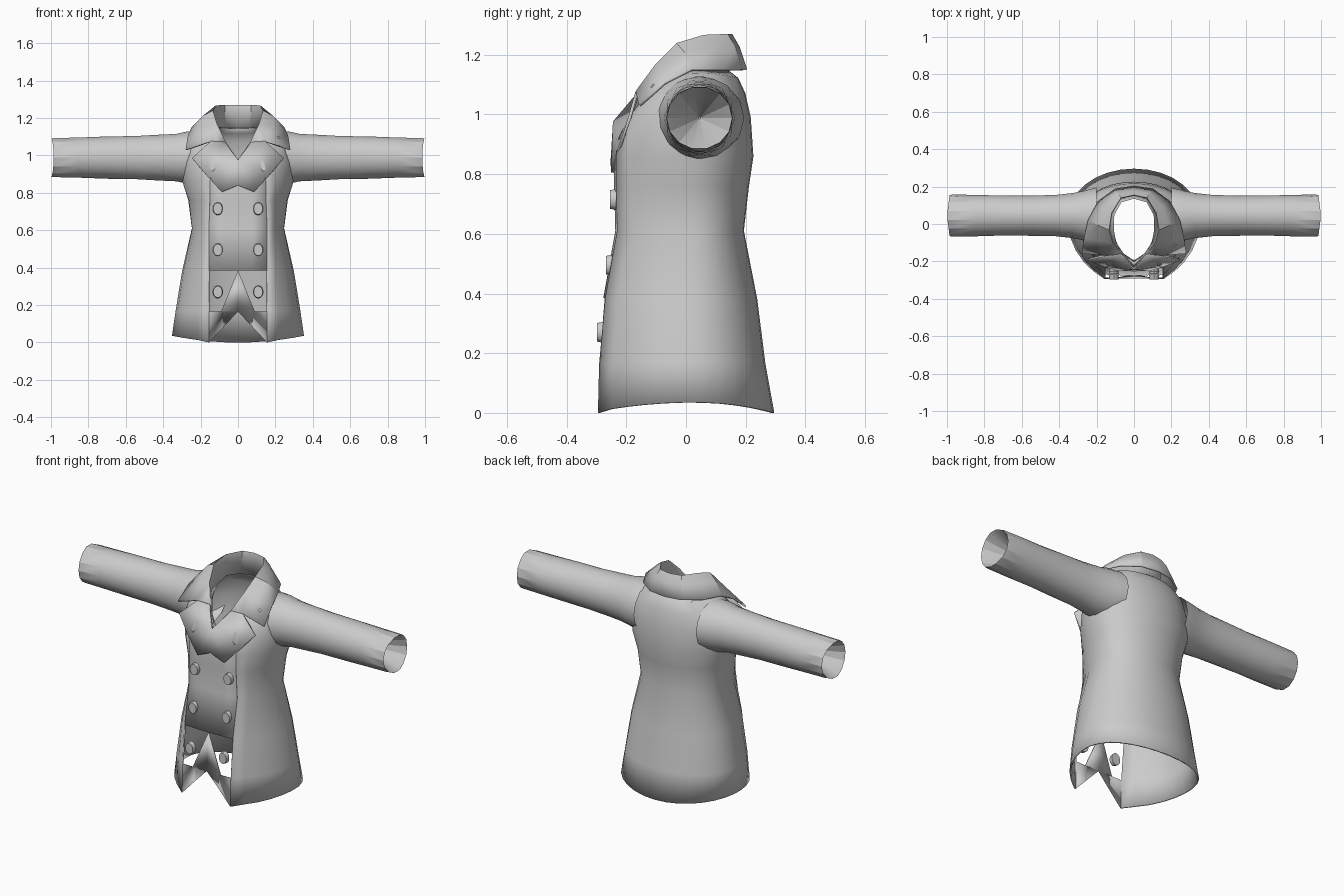
import bpy, bmesh, math
from mathutils import Matrix

cube = bpy.data.objects.get("Cube")
if cube:
    bpy.data.objects.remove(cube)

cloth = bpy.data.materials.new("grey_cloth")
cloth.use_nodes = True
GREY = (0.6, 0.6, 0.6, 1)
cloth.diffuse_color = GREY
cloth.node_tree.nodes["Principled BSDF"].inputs["Base Color"].default_value = GREY


def finish(name, bm, mirror=False, thick=0.0, smooth=30):
    """Turn a bmesh into a named object, optionally mirrored and thickened."""
    bmesh.ops.remove_doubles(bm, verts=bm.verts[:], dist=0.0005)
    bmesh.ops.recalc_face_normals(bm, faces=bm.faces[:])
    mesh = bpy.data.meshes.new(name)
    bm.to_mesh(mesh)
    bm.free()
    obj = bpy.data.objects.new(name, mesh)
    bpy.context.collection.objects.link(obj)
    mesh.materials.append(cloth)
    bpy.ops.object.select_all(action='DESELECT')
    obj.select_set(True)
    bpy.context.view_layer.objects.active = obj
    bpy.ops.object.shade_smooth_by_angle(angle=math.radians(smooth))
    if mirror:
        m = obj.modifiers.new("mirror", 'MIRROR')
        m.merge_threshold = 0.002
    if thick:
        s = obj.modifiers.new("thickness", 'SOLIDIFY')
        s.thickness = thick
        s.offset = 0
    return obj


def loft(bm, rows, closed=False):
    """Bridge rows of points with quads."""
    grid = [[bm.verts.new(p) for p in row] for row in rows]
    for a, b in zip(grid, grid[1:]):
        n = len(a)
        for i in range(n if closed else n - 1):
            j = (i + 1) % n
            bm.faces.new((a[i], a[j], b[j], b[i]))
    return grid


def polygon(bm, points):
    bm.faces.new([bm.verts.new(p) for p in points])


# Torso rings: half width, front edge x, front y, back y, front z, side z, back z
RINGS = [
    (.35, .155, -.292, .292, 0, .035, 0),
    (.33, .155, -.288, .262, .165, .17, .165),
    (.295, .155, -.268, .235, .385, .38, .38),
    (.243, .155, -.228, .19, .61, .61, .61),
    (.262, .15, -.232, .207, .76, .76, .76),
    (.293, .15, -.232, .222, .86, .86, .86),
    (.298, .13, -.222, .213, .92, .97, .99),
    (.27, .09, -.212, .195, .95, 1.08, 1.07),
    (.20, .05, -.205, .172, .96, 1.135, 1.12),
    (.115, 0, -.195, .14, .97, 1.15, 1.145),
]
STEPS = 13


def half_ring(hx, x0, yf, yb, zf, zs, zb):
    a0 = math.asin(x0 / hx)
    row = []
    for i in range(STEPS + 1):
        a = a0 + (math.pi - a0) * i / STEPS
        c = math.cos(a)
        front = c > 0
        y = yf * c / math.cos(a0) if front else -yb * c
        # the widest point lies a little behind the middle
        y += 0.02 * math.sin(a) ** 2 if i else 0
        z = zs + ((zf if front else zb) - zs) * c * c
        row.append((hx * math.sin(a), y, z if i else zf))
    return row


bm = bmesh.new()
loft(bm, [half_ring(*r) for r in RINGS])
finish("coat_body", bm, mirror=True, thick=.008)

# Front panel across the opening, above the cut-away
bm = bmesh.new()
loft(bm, [[(x0 * t, yf - .006 * (1 - t), zf) for t in (0, .5, 1)]
          for hx, x0, yf, yb, zf, zs, zb in RINGS[2:9]])
finish("front_panel", bm, mirror=True, thick=.006)

# Pointed lower front: a raised triangle and two legs
bm = bmesh.new()
polygon(bm, [(0, -.270, .385), (0, -.288, .165), (.09, -.288, .165)])
polygon(bm, [(0, -.288, .165), (.155, -.292, 0), (.155, -.288, .165)])
finish("front_points", bm, mirror=True, thick=.005)

# Collar: neck stand, roll line and turned-down leaf, from back to front
STAND = [(0, .14, 1.145), (.07, .12, 1.145), (.11, .05, 1.15), (.113, -.03, 1.13),
         (.10, -.10, 1.09), (.06, -.16, 1.02), (0, -.20, .96)]
ROLL = [(0, .155, 1.265), (.07, .14, 1.265), (.12, .06, 1.262), (.135, -.03, 1.235),
        (.115, -.10, 1.165), (.07, -.16, 1.07), (0, -.222, .975)]
LEAF = [(0, .20, 1.15), (.10, .185, 1.15), (.19, .12, 1.15), (.243, .02, 1.15),
        (.265, -.07, 1.105)]
bm = bmesh.new()
loft(bm, [STAND, ROLL])
mid = [tuple(a * .55 + b * .45 + d for a, b, d in zip(p, q, (0, 0, .012)))
       for p, q in zip(ROLL, LEAF)]
loft(bm, [ROLL[:5], mid, LEAF])
# front tip of the leaf, ending at the notch
NOTCH = (.145, -.165, 1.075)
polygon(bm, [ROLL[4], mid[4], LEAF[4], (.278, -.155, 1.03), NOTCH])
polygon(bm, [ROLL[4], NOTCH, ROLL[5]])
finish("collar", bm, mirror=True, thick=.01)

# Lapels
bm = bmesh.new()
polygon(bm, [ROLL[5], NOTCH, (.245, -.19, .985), (.165, -.222, .89)])
polygon(bm, [ROLL[5], (.165, -.222, .89), (0, -.24, .975)])
polygon(bm, [(0, -.24, .975), (.165, -.222, .89), (.085, -.246, .805), (0, -.248, .84)])
finish("lapels", bm, mirror=True, thick=.01)

# Sleeves: x, half depth, half height, then a tapering lining inside the cuff
SLEEVE = [(.20, .15, .14), (.27, .135, .14), (.33, .12, .13), (.43, .112, .122),
          (.55, .108, .118), (.70, .109, .113), (.85, .111, .110), (.985, .112, .107),
          (1.0, .110, .105), (.99, .103, .098), (.75, .004, .004)]
SIDES = 14
bm = bmesh.new()
rows = []
for k, (x, ry, rz) in enumerate(SLEEVE):
    row = []
    for i in range(SIDES):
        a = math.tau * (i + .5 * (k % 2) * (k < 7)) / SIDES
        dip = .014 * abs(math.cos(a)) if k in (7, 8, 9) else 0
        row.append((x - dip, .045 + ry * math.cos(a), .988 + rz * math.sin(a)))
    rows.append(row)
grid = loft(bm, rows, closed=True)
bm.faces.new(grid[-1])
bmesh.ops.triangulate(bm, faces=[f for f in bm.faces if f.calc_center_median().x < .8])
finish("sleeves", bm, mirror=True, smooth=20)

# Buttons: three pairs of shallow oval discs
bm = bmesh.new()
for z, y in ((.715, -.243), (.495, -.256), (.27, -.286)):
    place = (Matrix.Translation((.108, y, z)) @ Matrix.Diagonal((.9, 1, 1.15, 1))
             @ Matrix.Rotation(math.pi / 2, 4, 'X'))
    bmesh.ops.create_cone(bm, cap_ends=True, segments=14, radius1=.031, radius2=.027,
                          depth=.024, matrix=place)
finish("buttons", bm, mirror=True)
